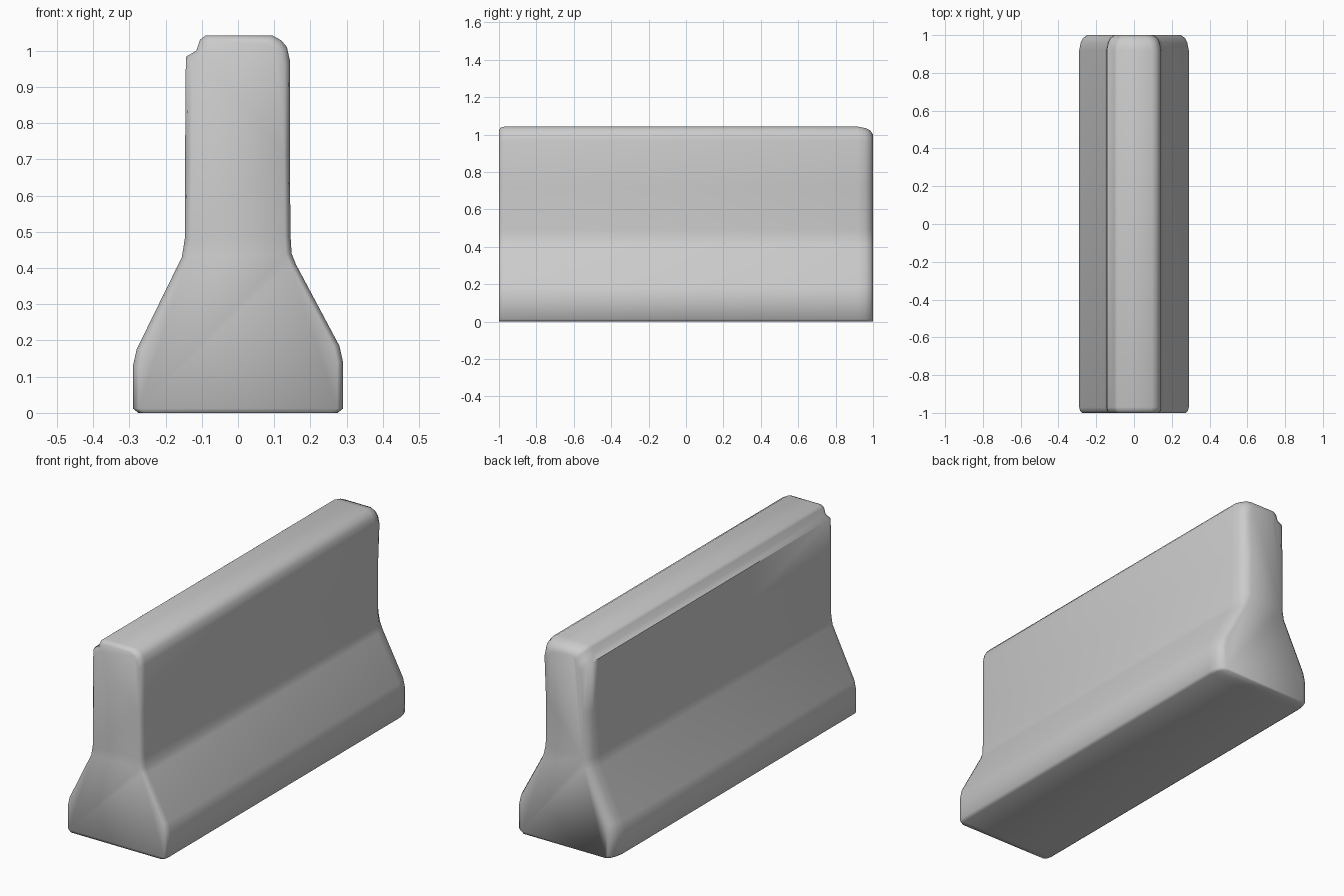
import bpy
import bmesh

if "Cube" in bpy.data.objects:
    bpy.data.objects.remove(bpy.data.objects["Cube"], do_unlink=True)

# Concrete material
concrete = bpy.data.materials.new("light grey concrete")
concrete.use_nodes = True
grey = (0.6, 0.6, 0.6, 1)
concrete.diffuse_color = grey
concrete.node_tree.nodes["Principled BSDF"].inputs["Base Color"].default_value = grey

# Cross-section: flared foot, upright wall, rounded right edge, chipped left edge
right_side = [(0.275, 0), (0.29, 0.012), (0.29, 0.14), (0.28, 0.185), (0.16, 0.41),
              (0.148, 0.44), (0.145, 0.49), (0.143, 0.72), (0.144, 0.97),
              (0.135, 1.01), (0.12, 1.028), (0.095, 1.042)]
left_side = [(-0.09, 1.042), (-0.105, 1.03), (-0.115, 1.0), (-0.144, 0.983),
             (-0.146, 0.72), (-0.147, 0.48), (-0.155, 0.43), (-0.28, 0.175),
             (-0.29, 0.13), (-0.29, 0.012), (-0.275, 0)]
profile = right_side + left_side

# Stations along the length: position and how far the section draws in
stations = [(-1, 0.016), (-0.99, 0.005), (-0.97, 0), (0, 0), (0.92, 0),
            (0.96, 0.008), (0.985, 0.02), (1, 0.042)]


def section_point(x, z, y, inset):
    side = 1 if x > 0 else -1
    # The back right edge of the wall is worn in further than the rest
    worn = 1.4 if side > 0 and y > 0.9 and 0.45 < z < 0.9 else 1
    top = inset if z > 0.9 else 0
    return (x - side * inset * worn, y, z - top)


bm = bmesh.new()
rings = [[bm.verts.new(section_point(x, z, y, inset)) for x, z in profile]
         for y, inset in stations]
count = len(profile)
for near, far in zip(rings, rings[1:]):
    for i in range(count):
        j = (i + 1) % count
        bm.faces.new((near[i], near[j], far[j], far[i]))
bm.faces.new(rings[0])
bm.faces.new(rings[-1])
bmesh.ops.recalc_face_normals(bm, faces=bm.faces)

mesh = bpy.data.meshes.new("barrier_body")
bm.to_mesh(mesh)
bm.free()
mesh.materials.append(concrete)
barrier = bpy.data.objects.new("barrier_body", mesh)
bpy.context.collection.objects.link(barrier)

# Soft shading across the worn edges
bpy.ops.object.select_all(action="DESELECT")
barrier.select_set(True)
bpy.context.view_layer.objects.active = barrier
bpy.ops.object.shade_smooth_by_angle(angle=1.0)
